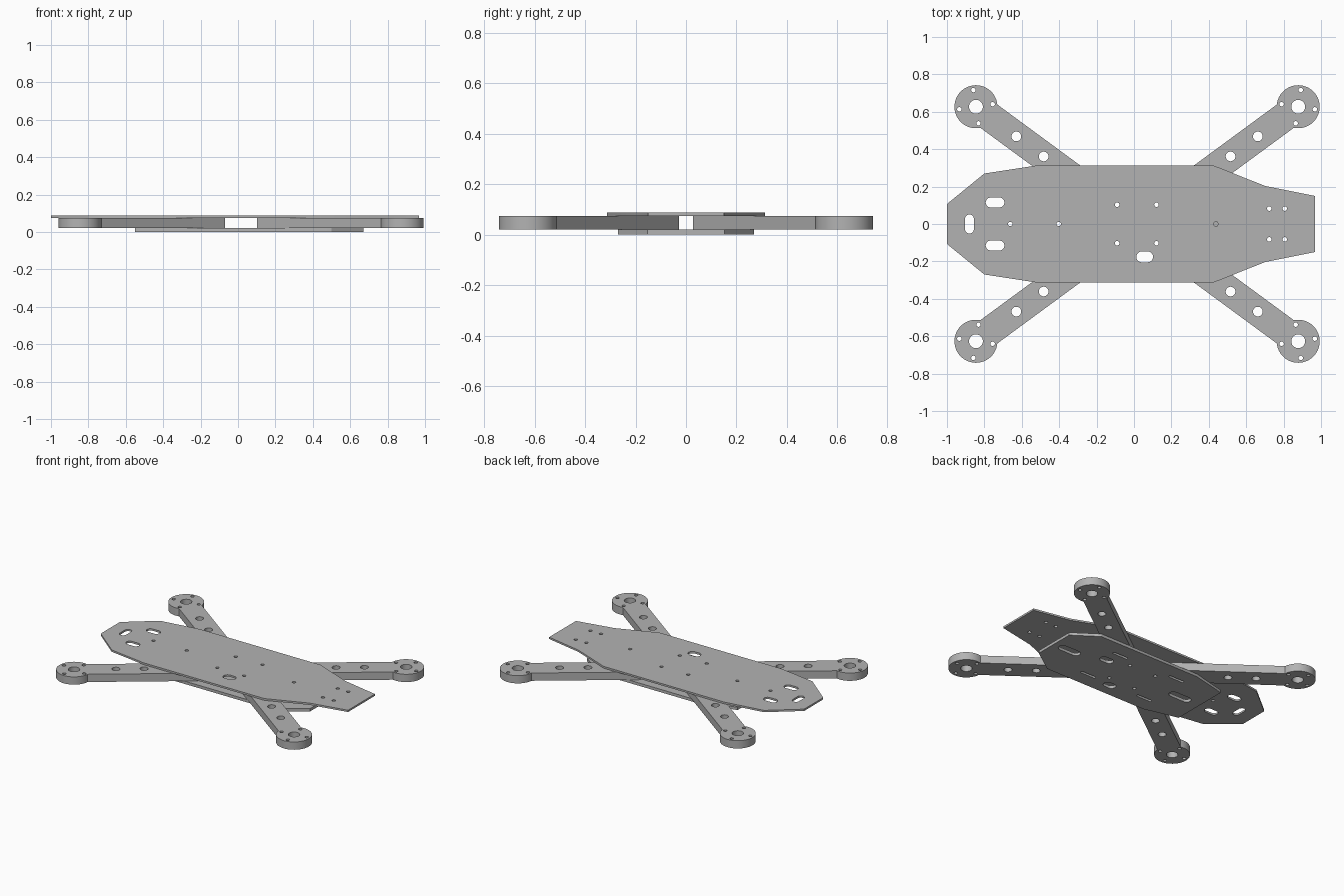
import bpy, bmesh
from math import sin, cos, pi, atan2, asin, hypot

cube = bpy.data.objects.get("Cube")
if cube:
    bpy.data.objects.remove(cube)

grey = bpy.data.materials.new("plain grey")
grey.use_nodes = True
colour = (0.45, 0.45, 0.45, 1)
grey.diffuse_color = colour
grey.node_tree.nodes["Principled BSDF"].inputs["Base Color"].default_value = colour


def arc(x, y, r, a0, a1, n):
    return [(x + r * cos(a0 + (a1 - a0) * i / n), y + r * sin(a0 + (a1 - a0) * i / n))
            for i in range(n + 1)]


def hole(x, y, r, n=24):
    return arc(x, y, r, 0, 2 * pi, n)[:-1]


def slot(x, y, length, width, upright=False):
    r, half = width / 2, (length - width) / 2
    pts = arc(half, 0, r, -pi / 2, pi / 2, 10) + arc(-half, 0, r, pi / 2, 1.5 * pi, 10)
    return [(x - v, y + u) if upright else (x + u, y + v) for u, v in pts]


def mirrored(half):
    return half + [(x, -y) for x, y in reversed(half)]


def sheet(name, loops, z0, z1):
    """Flat part: the first loop is the outline, the others are openings."""
    curve = bpy.data.curves.new(name, 'CURVE')
    curve.dimensions = '2D'
    curve.fill_mode = 'BOTH'
    curve.extrude = (z1 - z0) / 2
    for pts in loops:
        s = curve.splines.new('POLY')
        s.points.add(len(pts) - 1)
        for p, (x, y) in zip(s.points, pts):
            p.co = (x, y, 0, 1)
        s.use_cyclic_u = True
    obj = bpy.data.objects.new(name, curve)
    bpy.context.collection.objects.link(obj)
    obj.location.z = (z0 + z1) / 2
    bpy.ops.object.select_all(action='DESELECT')
    obj.select_set(True)
    bpy.context.view_layer.objects.active = obj
    bpy.ops.object.convert(target='MESH')
    obj = bpy.context.object
    bm = bmesh.new()
    bm.from_mesh(obj.data)
    bmesh.ops.remove_doubles(bm, verts=bm.verts, dist=1e-5)
    bmesh.ops.recalc_face_normals(bm, faces=bm.faces)
    bm.to_mesh(obj.data)
    bm.free()
    obj.data.materials.clear()
    obj.data.materials.append(grey)
    bpy.ops.object.shade_smooth_by_angle(angle=0.5)


stack_holes = [hole(x, y, 0.012, 16) for x in (-0.09, 0.12) for y in (-0.103, 0.103)]
cable_slot = slot(0.057, -0.176, 0.09, 0.058)

# Top plate
outline = mirrored([(-1, 0.107), (-0.8, 0.27), (-0.52, 0.313),
                    (0.425, 0.313), (0.702, 0.203), (0.967, 0.15)])
openings = [cable_slot, slot(-0.88, 0, 0.102, 0.048, True)] + stack_holes
openings += [slot(-0.743, s * 0.115, 0.1, 0.053) for s in (-1, 1)]
openings += [hole(x, 0, 0.012, 16) for x in (-0.662, -0.402, 0.438)]
openings += [hole(x, s * 0.082, 0.012, 16) for x in (0.723, 0.806) for s in (-1, 1)]
sheet("top_plate", [outline] + openings, 0.075, 0.088)

# Bottom plate
outline = mirrored([(-0.55, 0.21), (-0.3, 0.27), (0.5, 0.27), (0.67, 0.152)])
openings = [cable_slot] + stack_holes
openings += [slot(x, 0, 0.17, 0.06) for x in (-0.385, 0.541)]
openings += [slot(0.28, 0.06, 0.1, 0.058)]
openings += [slot(x, s * 0.16, 0.12, 0.018) for x in (-0.22, 0.25) for s in (-1, 1)]
sheet("bottom_plate", [outline] + openings, 0, 0.02)

# Four arms, each drawn along its own axis from the motor mount to the inner end
mid, hub_x, hub_y, end_x, end_y = 0.0165, -0.8615, 0.627, -0.1305, 0.09
length = hypot(end_x - hub_x, end_y - hub_y)
turn = atan2(end_y - hub_y, end_x - hub_x)
radius, half_width = 0.115, 0.077
join = asin(half_width / radius)
arm = [arc(0, 0, radius, join, 2 * pi - join, 48) + [(length, -half_width), (length, half_width)],
       hole(0, 0, 0.037, 32), hole(0.268, 0, 0.026), hole(0.449, 0, 0.026)]
arm += [hole(0.09 * cos(a), 0.09 * sin(a), 0.012, 16)
        for a in (pi / 4 + k * pi / 2 for k in range(4))]


def place(loop, sx, sy):
    return [(mid + sx * (hub_x + u * cos(turn) - v * sin(turn)),
             sy * (hub_y + u * sin(turn) + v * cos(turn))) for u, v in loop]


for sx, side in ((1, "right"), (-1, "left")):
    for sy, end in ((1, "back"), (-1, "front")):
        sheet(f"{end}_{side}_arm", [place(l, sx, sy) for l in arm], 0.02, 0.075)
